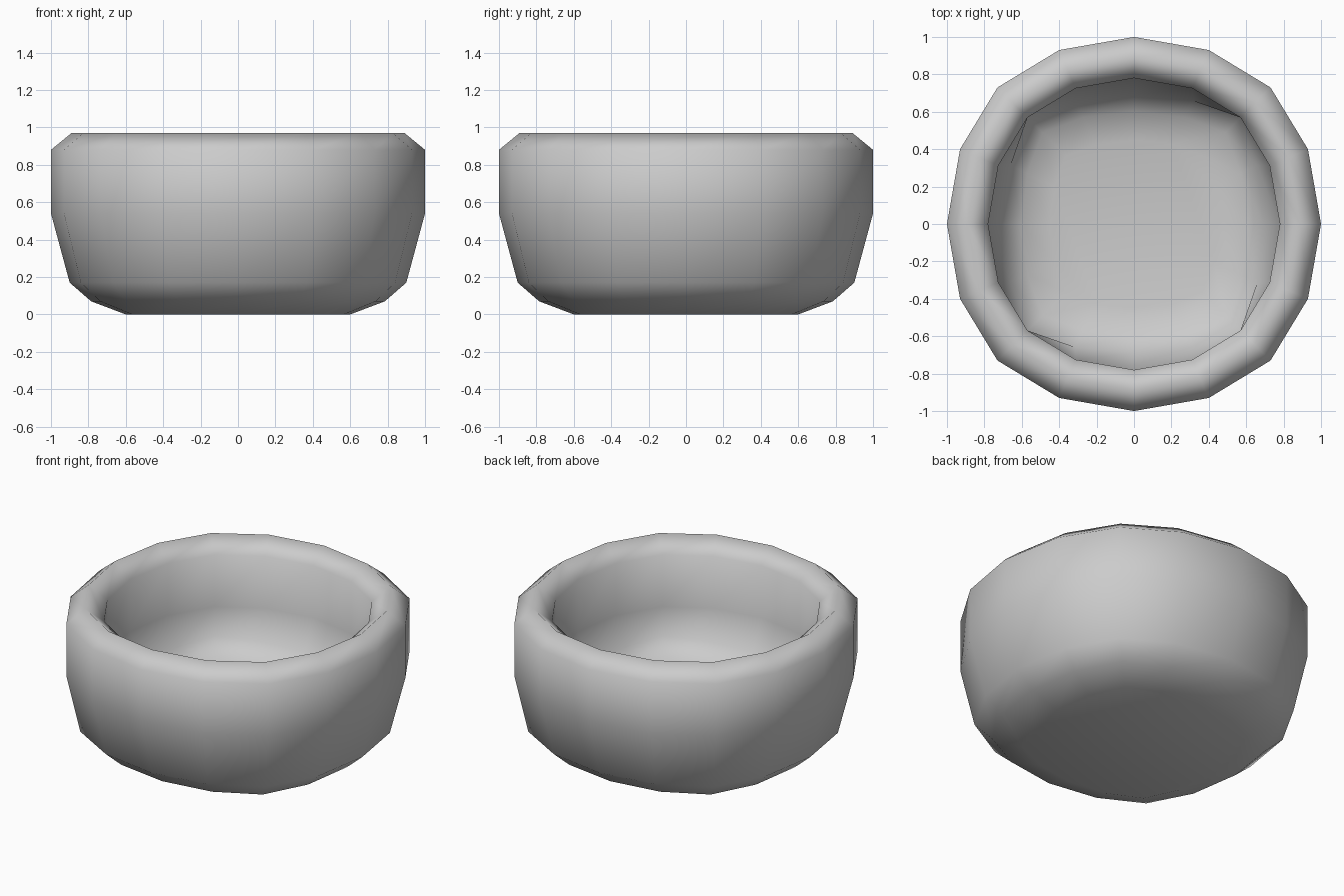
import bpy, bmesh

if "Cube" in bpy.data.objects:
    bpy.data.objects.remove(bpy.data.objects["Cube"])

# Profile from the underside, up the outside, over the rim and down to the floor:
# (radius on the axes, height, squareness of the ring)
PROFILE = [
    (0.60, 0.00, 0.50), (0.785, 0.07, 0.30), (0.90, 0.17, 0.15),
    (1.00, 0.54, 0.0), (1.00, 0.88, 0.0),
    (0.89, 0.97, 0.0),
    (0.78, 0.88, 0.0), (0.78, 0.54, 0.0),
    (0.69, 0.35, 0.95), (0.60, 0.27, 0.85), (0.45, 0.235, 0.8),
]


def ring_points(r, s):
    """Sixteen points of a rounded-square ring."""
    p, q, c = 0.93 + 0.025 * s, 0.40 + 0.06 * s, 0.73 + 0.10 * s
    pts = []
    x_dir, y_dir = 1, 0
    for _ in range(4):
        for x, y in ((1, 0), (p, q), (c, c), (q, p)):
            pts.append((r * (x * x_dir - y * y_dir), r * (x * y_dir + y * x_dir)))
        x_dir, y_dir = -y_dir, x_dir
    return pts


# Bowl: bridge the rings, then close the underside and inner floor
bm = bmesh.new()
rings = [[bm.verts.new((x, y, z)) for x, y in ring_points(r, s)] for r, z, s in PROFILE]
for a, b in zip(rings, rings[1:]):
    for i in range(16):
        j = (i + 1) % 16
        bm.faces.new((a[i], a[j], b[j], b[i]))
bm.faces.new(list(reversed(rings[0])))
bm.faces.new(rings[-1])
bmesh.ops.recalc_face_normals(bm, faces=bm.faces)
for f in bm.faces:
    f.smooth = True

mesh = bpy.data.meshes.new("bowl")
bm.to_mesh(mesh)
bm.free()
bowl = bpy.data.objects.new("bowl", mesh)
bpy.context.collection.objects.link(bowl)
